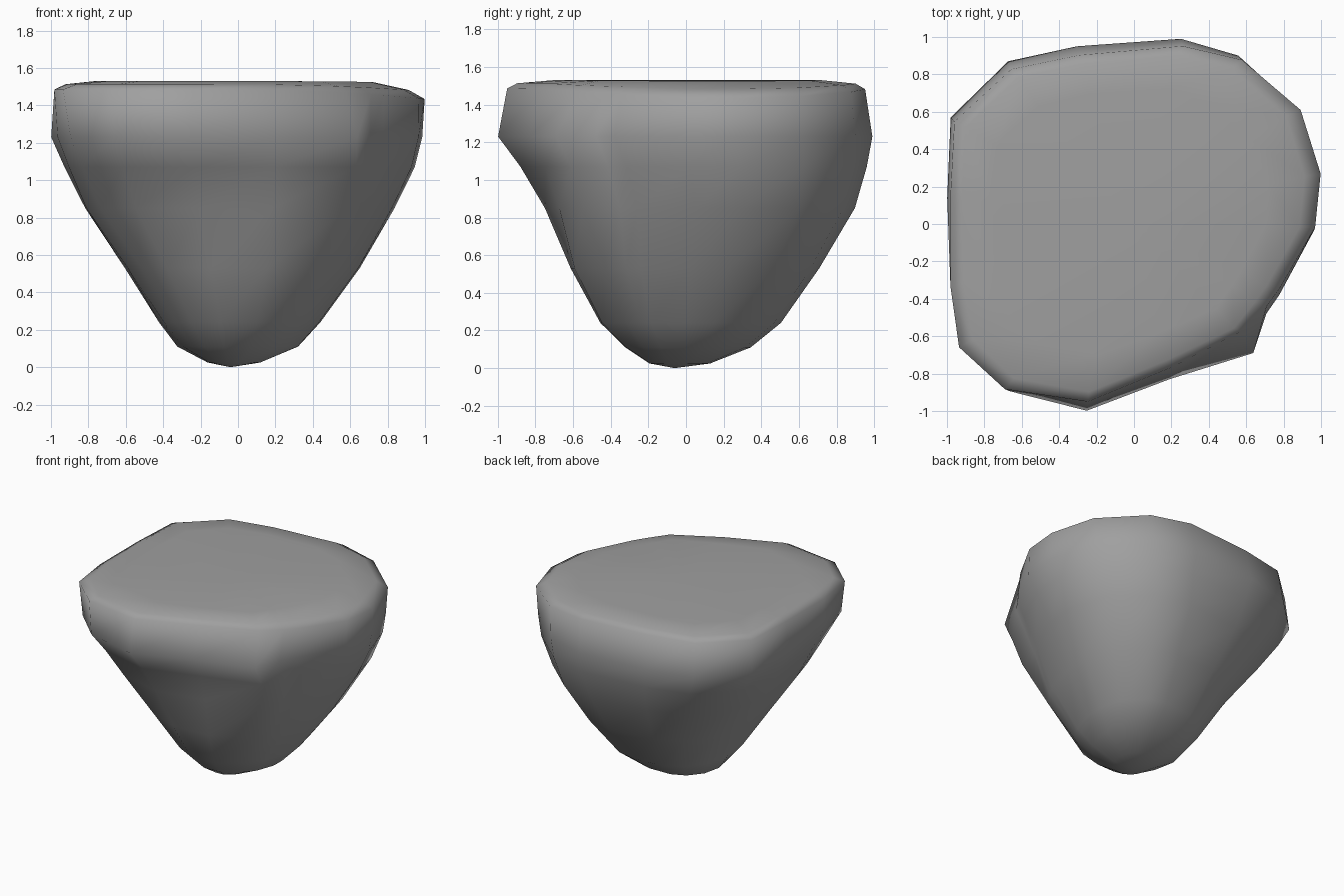
import bpy, bmesh
from mathutils import Vector

cube = bpy.data.objects.get("Cube")
if cube:
    bpy.data.objects.remove(cube, do_unlink=True)

# Stone colour
stone = bpy.data.materials.new("grey stone")
stone.use_nodes = True
grey = (0.35, 0.35, 0.35, 1)
stone.diffuse_color = grey
bsdf = stone.node_tree.nodes["Principled BSDF"]
bsdf.inputs["Base Color"].default_value = grey
bsdf.inputs["Roughness"].default_value = 0.9

# Irregular plan outline at the widest part, counter-clockwise from the right
outline = [Vector(p) for p in (
    (1, .28), (.88, .63), (.57, .91), (.26, 1), (-.3, .96), (-.67, .88),
    (-.98, .58), (-1, .15), (-.98, -.35), (-.92, -.68), (-.68, -.91),
    (-.25, -1), (.2, -.82), (.65, -.68), (.72, -.47), (.79, -.37), (.98, -.02))]
notch = 13  # front corner that is pulled in under the rim
diagonal = Vector((1, 1)).normalized()  # towards the back left corner
across = Vector((-1, 1)).normalized()  # towards the back right corner

# Levels: height, x range, y range, roundness, notch scale, bulge of the
# +x+y corner, bulge of the -x-y corner, skew to -x+y, droop of the +x side
levels = [
    (.025, -.16, .12, -.2, .13, 1, 1, .05, 0, .08, 0),
    (.11, -.32, .32, -.34, .34, 1, 1, .1, -.05, .08, 0),
    (.24, -.42, .43, -.47, .49, 1, 1, .15, 0, .05, 0),
    (.53, -.61, .635, -.62, .69, .9, 1, .14, .04, 0, 0),
    (.85, -.82, .82, -.745, .88, .6, 1.07, .1, .06, 0, 0),
    (1.07, -.93, .94, -.885, .955, .2, 1.02, .03, 0, 0, 0),
    (1.23, -1, .985, -1.01, .99, 0, 1, 0, -.03, 0, 0),
    (1.485, -.98, .985, -.935, .94, 0, .9, .03, .04, 0, .05),
    (1.513, -.92, .9, -.89, .89, 0, .92, .03, .02, 0, .03),
    (1.53, -.76, .72, -.7, .72, .1, .95, 0, 0, 0, .005),
]

bm = bmesh.new()


def ring(z, x0, x1, y0, y1, roundness, pull, plus, minus, skew, droop):
    verts = []
    for i, p in enumerate(outline):
        unit = p.normalized()
        along = unit.dot(diagonal)
        bulge = 1 + (plus if along > 0 else minus) * along ** 6
        bulge += skew * unit.dot(across) ** 5
        q = p.lerp(unit, roundness) * bulge
        if i == notch:
            q *= pull
        x = (x0 + x1) / 2 + q.x * (x1 - x0) / 2
        y = (y0 + y1) / 2 + q.y * (y1 - y0) / 2
        verts.append(bm.verts.new((x, y, z - droop * max(0, q.x) ** 2)))
    return verts


def cap(loop, centre):
    tip = bm.verts.new(centre)
    for a, b in zip(loop, loop[1:] + loop[:1]):
        bm.faces.new((a, b, tip))


# Sides, rounded tip and flat top
rings = [ring(*level) for level in levels]
for low, high in zip(rings, rings[1:]):
    for i in range(len(low)):
        j = (i + 1) % len(low)
        bm.faces.new((low[i], low[j], high[j], high[i]))
cap(rings[0], (-.04, -.06, 0))
cap(rings[-1], (0, 0, 1.51))
bmesh.ops.recalc_face_normals(bm, faces=bm.faces)
for face in bm.faces:
    face.smooth = True

mesh = bpy.data.meshes.new("rock")
bm.to_mesh(mesh)
bm.free()
mesh.materials.append(stone)
rock = bpy.data.objects.new("rock", mesh)
bpy.context.collection.objects.link(rock)
